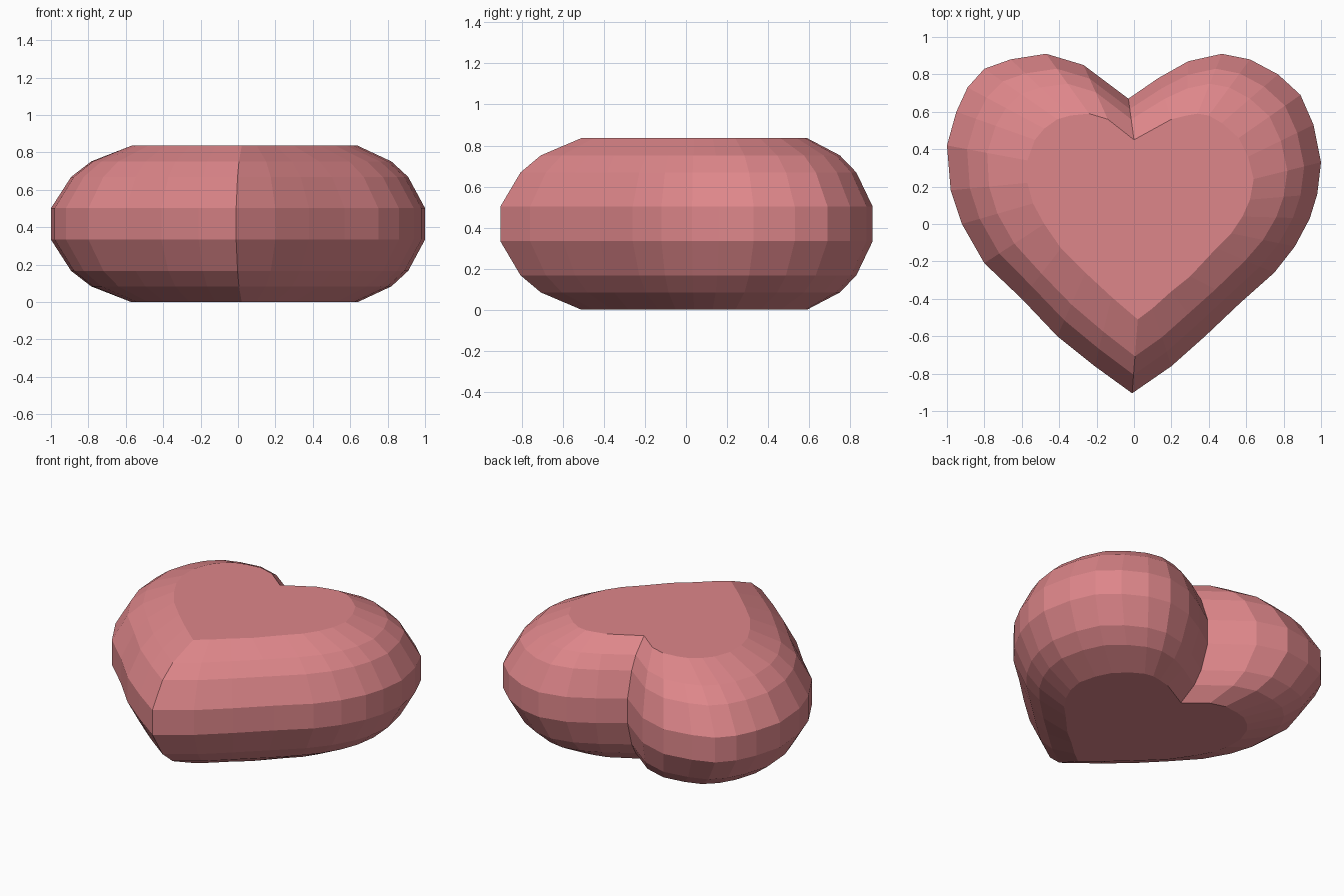
import bpy
import bmesh
from mathutils import Vector

default_cube = bpy.data.objects.get("Cube")
if default_cube:
    bpy.data.objects.remove(default_cube, do_unlink=True)


def make_material(name, colour):
    material = bpy.data.materials.new(name)
    material.use_nodes = True
    material.diffuse_color = colour
    shader = next(n for n in material.node_tree.nodes if n.type == 'BSDF_PRINCIPLED')
    shader.inputs["Base Color"].default_value = colour
    return material


# Heart outline, counterclockwise from the front tip:
# each entry pairs a point of the widest ring with a point of the flat cap
tip = [(-.01, -.905, .02, -.51)]
left_lobe = [
    (.2, -.76, .1, -.45), (.38, -.6, .2, -.36), (.57, -.42, .3, -.28),
    (.75, -.26, .44, -.13), (.86, -.12, .52, -.05), (.94, .03, .58, .04),
    (.98, .16, .62, .13), (1, .33, .64, .24), (.96, .53, .61, .36),
    (.89, .69, .56, .46), (.77, .8, .47, .54), (.62, .88, .4, .58),
    (.47, .91, .34, .59), (.29, .87, .28, .58), (.13, .78, .2, .56),
]
cleft = [(-.03, .67, 0, .45)]
right_lobe = [
    (-.27, .85, -.14, .56), (-.47, .91, -.24, .59), (-.66, .88, -.34, .58),
    (-.8, .83, -.41, .56), (-.89, .73, -.48, .51), (-.95, .6, -.53, .45),
    (-1, .42, -.57, .34), (-.98, .18, -.57, .22), (-.92, 0, -.54, .11),
    (-.8, -.21, -.48, 0), (-.6, -.4, -.39, -.13), (-.41, -.6, -.26, -.26),
    (-.21, -.76, -.12, -.39),
]
outline = tip + left_lobe + cleft + right_lobe

# Rounded side profile: (spread from cap to widest ring, distance from mid height)
middle = .418
profile = [(0, .418), (.5, .334), (.75, .251), (1, .084)]
levels = [(s, middle - d) for s, d in profile]
levels += [(s, middle + d) for s, d in reversed(profile)]


def build_heart(name, material):
    bm = bmesh.new()
    rings = []
    for spread, height in levels:
        ring = []
        for outer_x, outer_y, cap_x, cap_y in outline:
            cap = Vector((cap_x, cap_y, height))
            outer = Vector((outer_x, outer_y, height))
            ring.append(bm.verts.new(cap.lerp(outer, spread)))
        rings.append(ring)

    # Side bands between neighbouring rings
    count = len(outline)
    for lower, upper in zip(rings, rings[1:]):
        for i in range(count):
            j = (i + 1) % count
            bm.faces.new((lower[i], lower[j], upper[j], upper[i]))

    # Flat caps
    bm.faces.new(list(reversed(rings[0])))
    bm.faces.new(rings[-1])
    bm.normal_update()

    mesh = bpy.data.meshes.new(name)
    bm.to_mesh(mesh)
    bm.free()
    mesh.materials.append(material)
    heart = bpy.data.objects.new(name, mesh)
    bpy.context.collection.objects.link(heart)
    return heart


rose = make_material("rose pink", (.73, .24, .255, 1))
build_heart("heart_body", rose)
